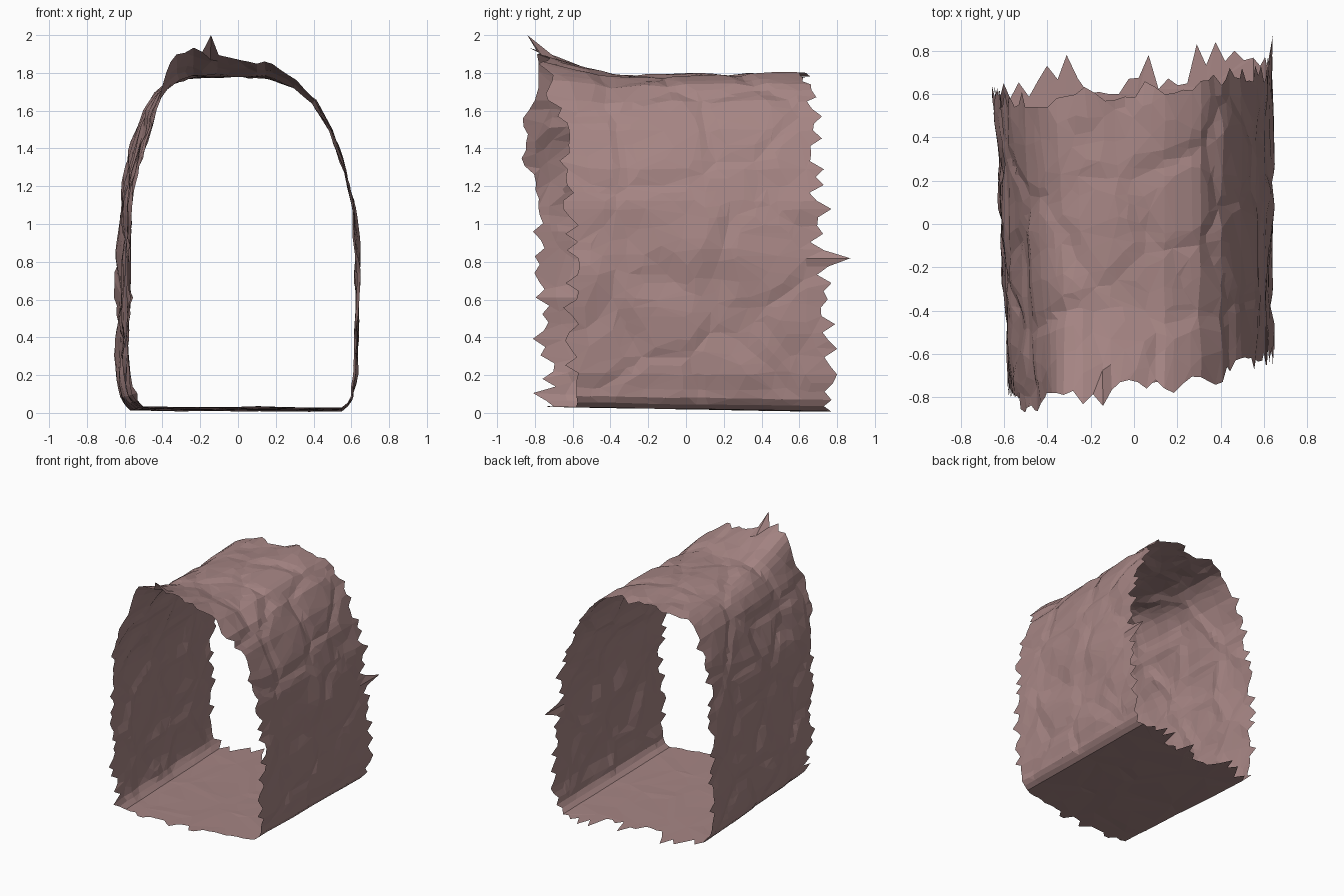
import bpy
import bmesh
import random
from mathutils import Vector, noise

random.seed(4)

cube = bpy.data.objects.get("Cube")
if cube:
    bpy.data.objects.remove(cube, do_unlink=True)

COLUMNS, ROWS = 124, 36

# Arch outline, counter-clockwise: x, z, front limit, back limit
OUTLINE = [
    (-.54, .022, -.70, .58), (-.3, .02, -.70, .60), (0, .02, -.67, .60),
    (.3, .02, -.64, .66), (.56, .02, -.58, .73), (.61, .07, -.57, .73),
    (.63, .2, -.57, .74), (.635, .6, -.57, .71), (.637, .85, -.56, .66),
    (.613, 1.1, -.58, .65), (.565, 1.3, -.6, .66), (.49, 1.5, -.62, .64),
    (.405, 1.65, -.66, .63), (.3, 1.74, -.7, .62), (.15, 1.788, -.72, .6),
    (-.1, 1.79, -.72, .57), (-.24, 1.785, -.76, .56), (-.34, 1.755, -.78, .54),
    (-.42, 1.695, -.78, .54), (-.48, 1.6, -.78, .54), (-.535, 1.42, -.84, .54),
    (-.587, 1.2, -.79, .54), (-.607, .9, -.74, .56), (-.613, .5, -.72, .57),
    (-.608, .2, -.69, .57), (-.59, .07, -.69, .58),
]

# Large splinters on the broken edges: x, z, tip y
BACK_SPIKES = [
    (-.38, .02, .73), (-.27, .02, .78), (.05, .02, .78), (.28, .02, .83),
    (.39, .02, .84), (.48, .02, .8), (.64, .2, .8), (.64, .36, .8),
    (.64, .68, .77), (.64, .83, .87), (.62, 1.1, .77), (.59, 1.2, .73),
    (.505, 1.46, .72), (.48, 1.57, .72), (.4, 1.68, .69),
]
FRONT_SPIKES = [
    (-.6, .07, -.81), (-.61, .4, -.81), (-.61, .68, -.78), (-.6, .85, -.8),
    (-.6, .98, -.81), (-.56, 1.33, -.87), (-.52, 1.5, -.86), (-.47, 1.6, -.83),
    (-.18, 1.79, -.84), (.2, 1.78, -.78), (.64, .42, -.62), (.64, .56, -.65),
    (.62, 1.1, -.65), (.56, 1.35, -.67),
]
PEAK = Vector((-.18, 1.79))


def smooth(a, b, v):
    t = min(max((v - a) / (b - a), 0), 1)
    return t * t * (3 - 2 * t)


def resample(points, count):
    """Evenly spaced samples around the closed outline."""
    pts = [Vector(p) for p in points]
    pairs = list(zip(pts, pts[1:] + pts[:1]))
    lengths = [(b.xy - a.xy).length for a, b in pairs]
    step = sum(lengths) / count
    samples, target, walked = [], 0, 0
    for (a, b), length in zip(pairs, lengths):
        while target < walked + length and len(samples) < count:
            samples.append(a.lerp(b, (target - walked) / length))
            target += step
        walked += length
    return samples


def nearest_column(columns, spot):
    return min(range(len(columns)), key=lambda i: (columns[i].xy - spot).length)


def broken_edge(columns, limit, sign, spikes):
    """Tip positions of one ragged end: uneven small teeth plus splinters."""
    tips = [c[limit] + sign * random.choice((0, 0, .01, .04, .07)) for c in columns]
    for x, z, y in spikes:
        n = nearest_column(columns, Vector((x, z)))
        # broad foot on one side of the splinter
        k = (n + random.choice((-1, 1))) % len(columns)
        foot = columns[k][limit] * .6 + y * .4
        tips[k] = sign * max(sign * tips[k], sign * foot)
        tips[n] = y
    return tips


def rock_bump(p):
    """Broad stone plates separated by shallow grooves."""
    near, second = noise.voronoi(p * 2.3)[0][:2]
    groove = max(0, 1 - (second - near) / .22)
    return .004 + .016 * noise.noise(p * 2.2) + .012 * noise.noise(p * 5) - .016 * groove


columns = resample(OUTLINE, COLUMNS)
front = broken_edge(columns, 2, -1, FRONT_SPIKES)
back = broken_edge(columns, 3, 1, BACK_SPIKES)

# Tunnel shell: outline swept from the front edge to the back edge
bm = bmesh.new()
grid = []
for i, col in enumerate(columns):
    x, z, y_front, y_back = col
    tangent = columns[(i + 1) % COLUMNS].xy - columns[i - 1].xy
    tangent.normalize()
    outward = Vector((tangent.y, 0, -tangent.x))
    roughness = .15 + .85 * smooth(.02, .12, z)
    strip = []
    for j in range(ROWS):
        if j == 0:
            y = front[i]
        elif j == ROWS - 1:
            y = back[i]
        else:
            t = j / (ROWS - 1)
            y = y_front * (1 - t) + y_back * t
        p = Vector((x, y, z))
        p += outward * rock_bump(p) * roughness
        # left wall is slightly skewed, floor falls gently to the back
        p.x -= .055 * y * smooth(.2, -.5, x)
        p.z -= .017 * y * (1 - smooth(.03, .3, z))
        # raised lip over the front opening, flaring to the left
        lip = smooth(1.5, 1.74, z) * smooth(.45, .05, x) * smooth(-.52, -.34, x)
        lip *= min(max((-.4 - y) / .4, 0), 1.1)
        p.z += (.1 + .04 * smooth(.1, -.25, x)) * lip
        p.x -= .03 * lip * smooth(-.1, -.4, x)
        p.z = max(p.z, 0)
        strip.append(bm.verts.new(p))
    grid.append(strip)

for i in range(COLUMNS):
    a, b = grid[i], grid[(i + 1) % COLUMNS]
    for j in range(ROWS - 1):
        bm.faces.new((a[j], a[j + 1], b[j + 1], b[j]))

# Tallest splinter at the tip of the lip
grid[nearest_column(columns, PEAK)][0].co.z = 2

mesh = bpy.data.meshes.new("tunnel_shell")
bm.to_mesh(mesh)
bm.free()
shell = bpy.data.objects.new("tunnel_shell", mesh)
bpy.context.collection.objects.link(shell)

# Irregular flat rock facets
facets = shell.modifiers.new("rock_facets", "DECIMATE")
facets.ratio = .27

# Dusty mauve stone
stone = bpy.data.materials.new("dusty_mauve_stone")
stone.use_nodes = True
colour = (.38, .235, .23, 1)
stone.diffuse_color = colour
stone.node_tree.nodes["Principled BSDF"].inputs["Base Color"].default_value = colour
stone.node_tree.nodes["Principled BSDF"].inputs["Roughness"].default_value = .9
mesh.materials.append(stone)
